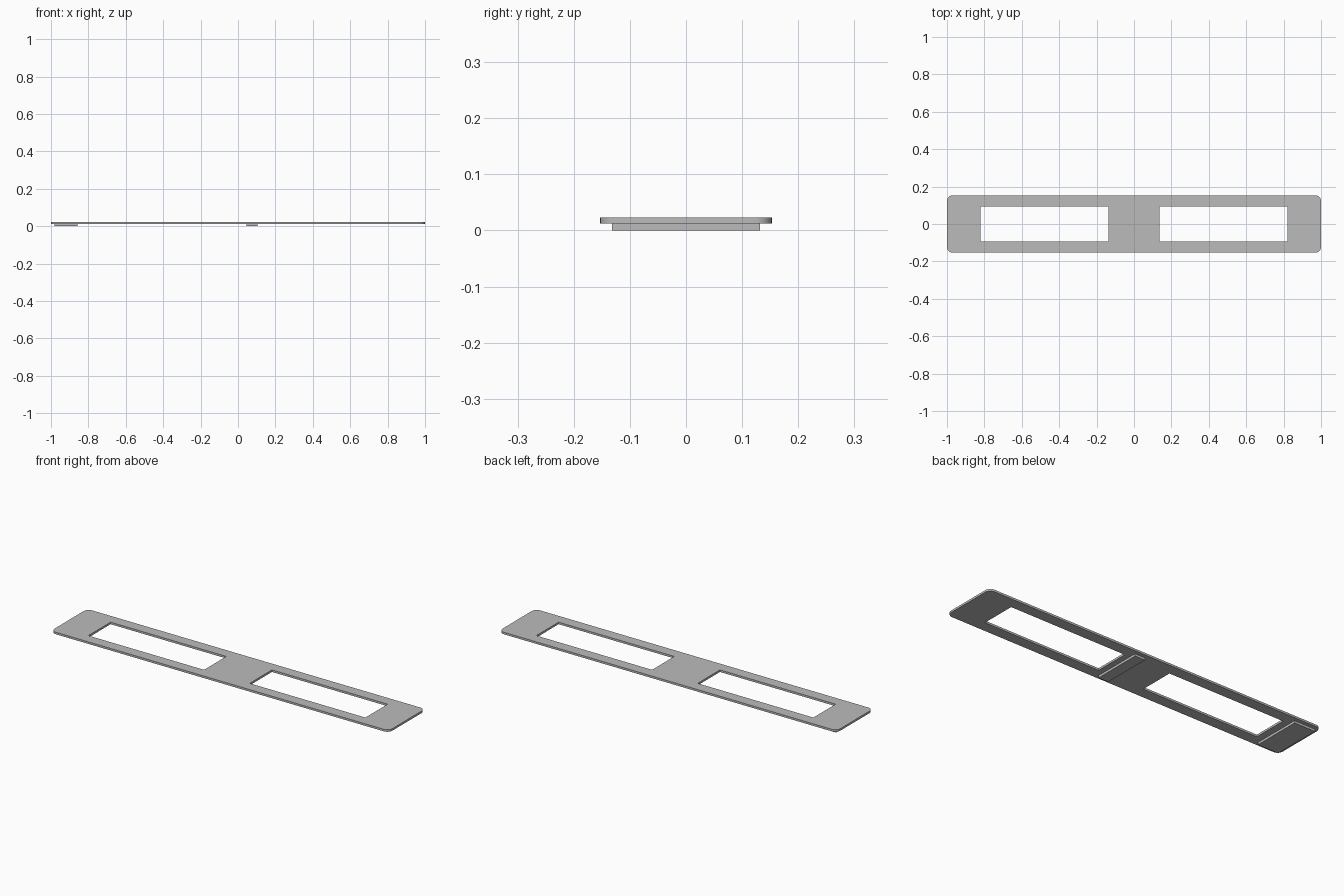
import bpy
import bmesh
from math import cos, sin, pi

cube = bpy.data.objects.get("Cube")
if cube:
    bpy.data.objects.remove(cube, do_unlink=True)

grey = bpy.data.materials.new("plain grey")
grey.use_nodes = True
grey.diffuse_color = (0.5, 0.5, 0.5, 1)
grey.node_tree.nodes["Principled BSDF"].inputs["Base Color"].default_value = (0.5, 0.5, 0.5, 1)


def slab(name, x0, x1, half_y, z0, z1, radius=0.0, steps=8):
    """Extruded rectangle, with optional rounded corners."""
    corners = [(x1, half_y), (x0, half_y), (x0, -half_y), (x1, -half_y)]
    outline = []
    for i, (x, y) in enumerate(corners):
        cx = x - radius if x == x1 else x + radius
        cy = y - radius if y > 0 else y + radius
        for s in range(steps + 1 if radius else 1):
            a = (i + s / steps) * pi / 2
            outline.append((cx + radius * cos(a), cy + radius * sin(a), z0))
    bm = bmesh.new()
    base = bm.faces.new([bm.verts.new(p) for p in outline])
    ext = bmesh.ops.extrude_face_region(bm, geom=[base])
    top = [v for v in ext["geom"] if isinstance(v, bmesh.types.BMVert)]
    bmesh.ops.translate(bm, verts=top, vec=(0, 0, z1 - z0))
    bmesh.ops.recalc_face_normals(bm, faces=bm.faces)
    mesh = bpy.data.meshes.new(name)
    bm.to_mesh(mesh)
    bm.free()
    mesh.materials.append(grey)
    obj = bpy.data.objects.new(name, mesh)
    bpy.context.collection.objects.link(obj)
    return obj


# Thin plate with rounded corners
plate = slab("plate", -1, 1, 0.153, 0.012, 0.023, radius=0.03)

# Two rectangular windows cut through the plate
for side, x0, x1 in (("left", 0.135, 0.82), ("right", -0.82, -0.135)):
    cutter = slab(side + "_window_cutter", x0, x1, 0.094, -0.1, 0.1)
    cutter.hide_render = True
    cutter.hide_viewport = True
    cut = plate.modifiers.new(side + "_window", "BOOLEAN")
    cut.operation = "DIFFERENCE"
    cut.solver = "EXACT"
    cut.object = cutter

# Apply the cuts, then drop the cutters
bpy.context.view_layer.update()
cut_mesh = bpy.data.meshes.new_from_object(
    plate.evaluated_get(bpy.context.evaluated_depsgraph_get()))
plate.modifiers.clear()
plate.data = cut_mesh
for side in ("left", "right"):
    bpy.data.objects.remove(bpy.data.objects[side + "_window_cutter"], do_unlink=True)

# Smooth the rounded corners, keep the rims sharp
bpy.context.view_layer.objects.active = plate
plate.select_set(True)
bpy.ops.object.shade_smooth_by_angle(angle=pi / 6)

# Pads on the underside
slab("end_pad", -0.98, -0.858, 0.132, 0, 0.012)
slab("middle_pad", 0.045, 0.104, 0.132, 0, 0.012)
